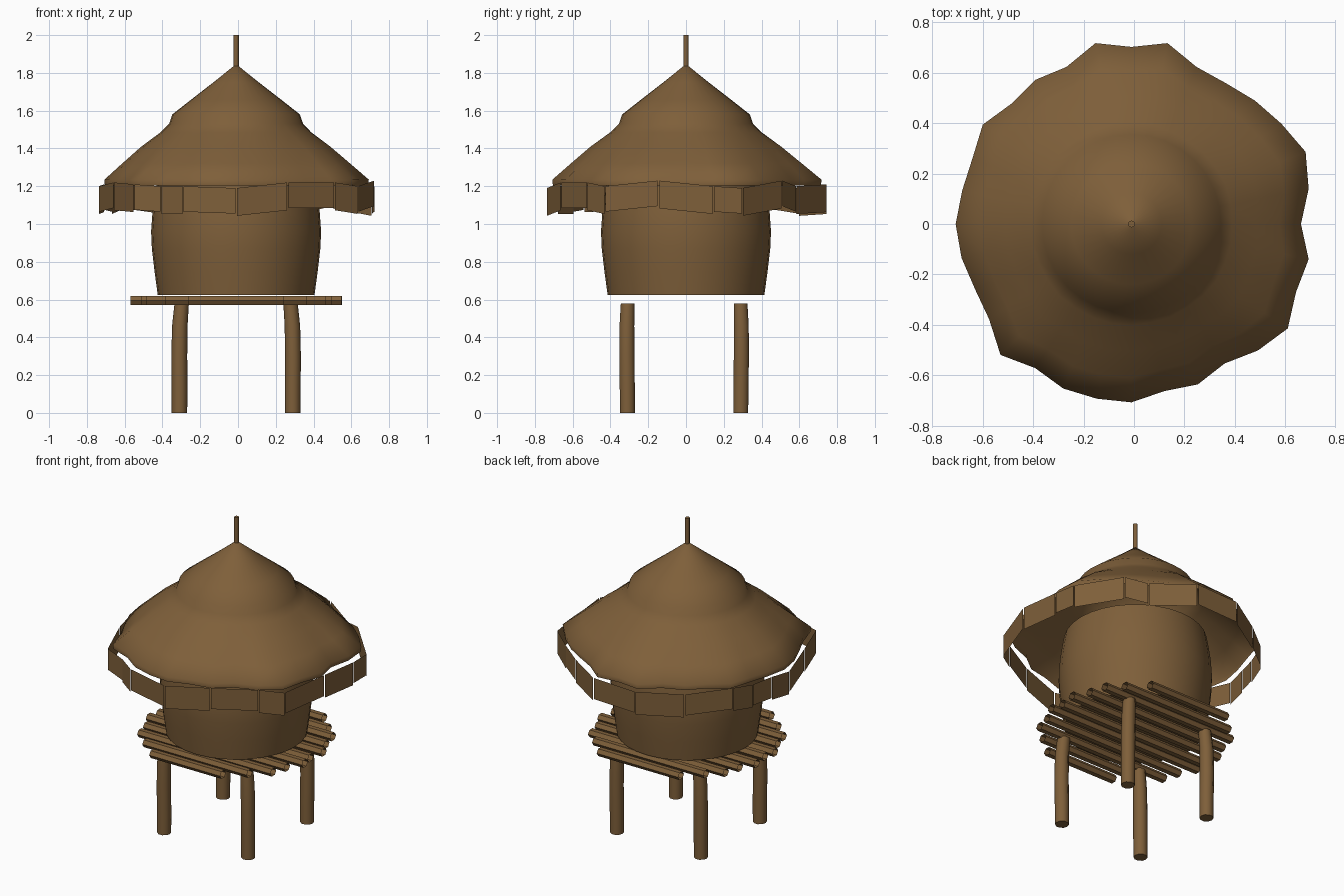
import bpy, bmesh
from math import sin, cos, pi, sqrt
from mathutils import Vector

cube = bpy.data.objects.get("Cube")
if cube:
    bpy.data.objects.remove(cube, do_unlink=True)

brown = bpy.data.materials.new("dry_brown")
brown.use_nodes = True
brown.diffuse_color = (0.21, 0.115, 0.042, 1)
brown.node_tree.nodes["Principled BSDF"].inputs["Base Color"].default_value = brown.diffuse_color

CX = -0.01  # axis of hut and roof


def finish(name, bm, smooth=None):
    mesh = bpy.data.meshes.new(name)
    bm.to_mesh(mesh)
    bm.free()
    mesh.materials.append(brown)
    obj = bpy.data.objects.new(name, mesh)
    bpy.context.collection.objects.link(obj)
    if smooth:
        bpy.ops.object.select_all(action='DESELECT')
        obj.select_set(True)
        bpy.context.view_layer.objects.active = obj
        bpy.ops.object.shade_smooth_by_angle(angle=smooth)
    return obj


def loft(name, rings, cap_first=False, cap_last=False, smooth=None):
    """Skin a stack of equal-sized closed rings of points."""
    bm = bmesh.new()
    loops = [[bm.verts.new(p) for p in ring] for ring in rings]
    n = len(loops[0])
    for a, b in zip(loops, loops[1:]):
        for i in range(n):
            j = (i + 1) % n
            bm.faces.new((a[i], a[j], b[j], b[i]))
    if cap_first:
        bm.faces.new(loops[0][::-1])
    if cap_last:
        bm.faces.new(loops[-1])
    return finish(name, bm, smooth)


def circle(x, y, z, r, n):
    return [(x + r * cos(2 * pi * i / n), y + r * sin(2 * pi * i / n), z) for i in range(n)]


# Ragged eave outline: radius at 32 even directions, counter-clockwise from +x
EAVE = [.67, .714, .745, .713, .69, .67, .672, .729, .70, .729, .672, .685, .672, .707, .68, .682,
        .695, .685, .67, .677, .732, .685, .704, .704, .705, .673, .686, .663, .707, .743, .704, .714]
N = len(EAVE)


def eave_point(i, z, scale=1.0):
    a, r = 2 * pi * i / N, EAVE[i % N] * scale
    return Vector((CX + r * cos(a), r * sin(a), z))


# Fringe corners: eave index and height of the top edge
FRINGE = [(1, 1.20), (2, 1.19), (4, 1.23), (5, 1.20), (7, 1.21), (9, 1.20), (11, 1.19),
          (13, 1.22), (14, 1.20), (15, 1.21), (16, 1.20), (18, 1.22), (20, 1.21), (21, 1.20),
          (22, 1.20), (24, 1.19), (26, 1.22), (28, 1.22), (29, 1.20), (31, 1.23)]

# Thatched roof with a stepped upper tier, blending from round to ragged
PROFILE = [(.69, 1.205), (.692, 1.235), (.60, 1.32), (.50, 1.41), (.40, 1.485),
           (.355, 1.53), (.338, 1.58), (.24, 1.657), (.12, 1.75), (.008, 1.84)]
roof = []
for r, z in PROFILE:
    blend = max(0, min(1, (r - .35) / .33))
    ring = []
    for i in range(N):
        a = 2 * pi * i / N
        rr = r * (1 + blend * (EAVE[i] / .69 - 1))
        ring.append((CX + rr * cos(a), rr * sin(a), z))
    roof.append(ring)
loft("thatch_roof", roof, cap_last=True, smooth=1.0)

# Fringe of flat single-sided panels hanging just outside the eave
bm = bmesh.new()
for k, (i, za) in enumerate(FRINGE):
    j, zb = FRINGE[(k + 1) % len(FRINGE)]
    a, b = eave_point(i, za, 1.045), eave_point(j, zb, 1.045)
    p, q = a.lerp(b, .015), a.lerp(b, .985)
    drop = Vector((0, 0, .135 + .012 * (k % 2)))
    bm.faces.new([bm.verts.new(v) for v in (p - drop, q - drop, q, p)])
finish("eave_fringe", bm)

# Roof spike
loft("roof_spike", [circle(CX, 0, z, .014, 8) for z in (1.82, 2.0)], cap_last=True, smooth=.9)

# Bulging round wall
WALL = [(.415, .625), (.432, .75), (.446, .87), (.45, .96), (.443, 1.06), (.432, 1.14), (.418, 1.22)]
loft("hut_wall", [circle(CX, 0, z, r, 32) for r, z in WALL], True, True, smooth=.7)

# Platform of open six-sided poles lying along x
for k, y in enumerate((-.5, -.4, -.305, -.205, -.1, -.02, .09, .19, .295, .375, .48)):
    half = sqrt(.555 ** 2 - y * y) + .012 * (-1) ** k
    ends = []
    for x in (CX - half, CX + half):
        ends.append([(x, y + .03 * cos(i * pi / 3), .595 + .027 * sin(i * pi / 3)) for i in range(6)])
    loft("platform_pole_%d" % (k + 1), ends, smooth=.6)

# Four slightly crooked legs
for name, sx, sy in (("front_right", -1, -1), ("front_left", 1, -1), ("back_right", -1, 1), ("back_left", 1, 1)):
    x, y = CX + .3 * sx, CX + .3 * sy
    rings = []
    for z, bend, r in ((0, 0, .041), (.14, .002, .042), (.3, .006, .042), (.46, .006, .041), (.58, -.002, .038)):
        lean = .01 * z / .58
        rings.append(circle(x - sx * lean + sx * bend, y + sy * bend * .5, z, r, 10))
    loft(name + "_leg", rings, True, True, smooth=.9)
